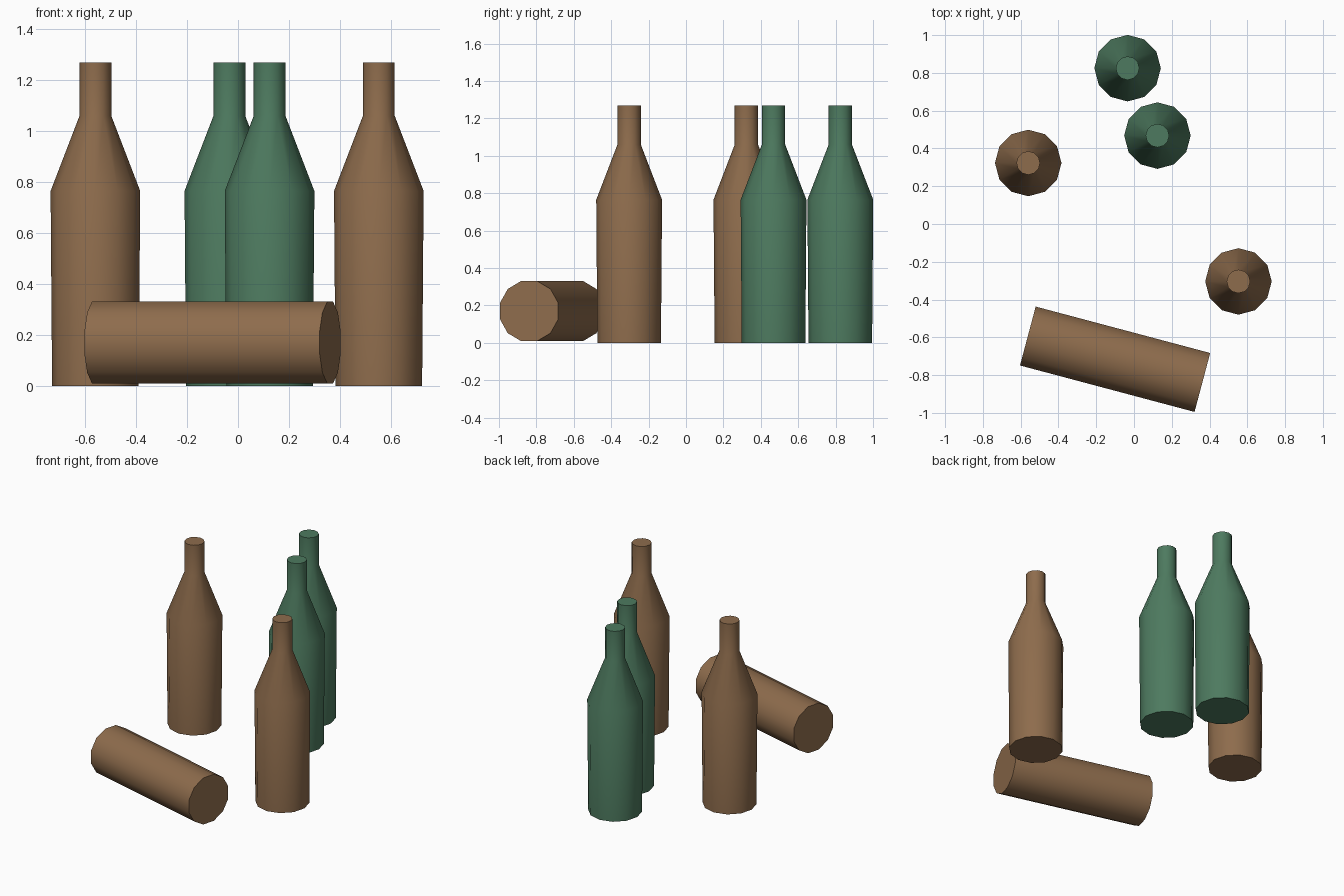
import bpy
import bmesh
from math import cos, sin, pi, radians
from mathutils import Matrix

cube = bpy.data.objects.get("Cube")
if cube:
    bpy.data.objects.remove(cube, do_unlink=True)

SIDES = 12


def make_material(name, rgb):
    mat = bpy.data.materials.new(name)
    mat.use_nodes = True
    color = (*rgb, 1.0)
    mat.diffuse_color = color
    mat.node_tree.nodes["Principled BSDF"].inputs["Base Color"].default_value = color
    return mat


def lathe(name, profile, mat, matrix, turn=0.0):
    """Capped solid from (radius, height) rings around z, then placed."""
    bm = bmesh.new()
    rings = []
    for r, z in profile:
        angles = [turn + 2 * pi * i / SIDES for i in range(SIDES)]
        rings.append([bm.verts.new((r * cos(a), r * sin(a), z)) for a in angles])
    for low, high in zip(rings, rings[1:]):
        for i in range(SIDES):
            j = (i + 1) % SIDES
            bm.faces.new((low[i], low[j], high[j], high[i]))
    bm.faces.new(rings[0][::-1])
    bm.faces.new(rings[-1])
    mesh = bpy.data.meshes.new(name)
    bm.to_mesh(mesh)
    bm.free()
    mesh.materials.append(mat)
    obj = bpy.data.objects.new(name, mesh)
    bpy.context.collection.objects.link(obj)
    obj.matrix_world = matrix
    bpy.ops.object.select_all(action="DESELECT")
    obj.select_set(True)
    bpy.context.view_layer.objects.active = obj
    bpy.ops.object.shade_smooth_by_angle(angle=radians(40))
    return obj


brown = make_material("brown glass", (0.27, 0.15, 0.073))
green = make_material("green glass", (0.075, 0.195, 0.115))

# Standing bottles: slightly tapered body, sloping shoulder, straight neck
bottle_profile = [(0.17, 0.0), (0.176, 0.765), (0.0625, 1.06), (0.0625, 1.27)]
bottles = [
    ("bottle_brown_right", -0.56, 0.323, brown),
    ("bottle_brown_left", 0.553, -0.304, brown),
    ("bottle_green_back", -0.034, 0.825, green),
    ("bottle_green_middle", 0.124, 0.468, green),
]
for name, x, y, mat in bottles:
    lathe(name, bottle_profile, mat, Matrix.Translation((x, y, 0)))

# Log lying on one of its flat sides
log_place = (Matrix.Translation((-0.1, -0.716, 0.17))
             @ Matrix.Rotation(radians(-14.9), 4, "Z")
             @ Matrix.Rotation(radians(90), 4, "Y"))
lathe("lying_log", [(0.167, -0.478), (0.167, 0.478)], brown, log_place,
      turn=pi / SIDES)
